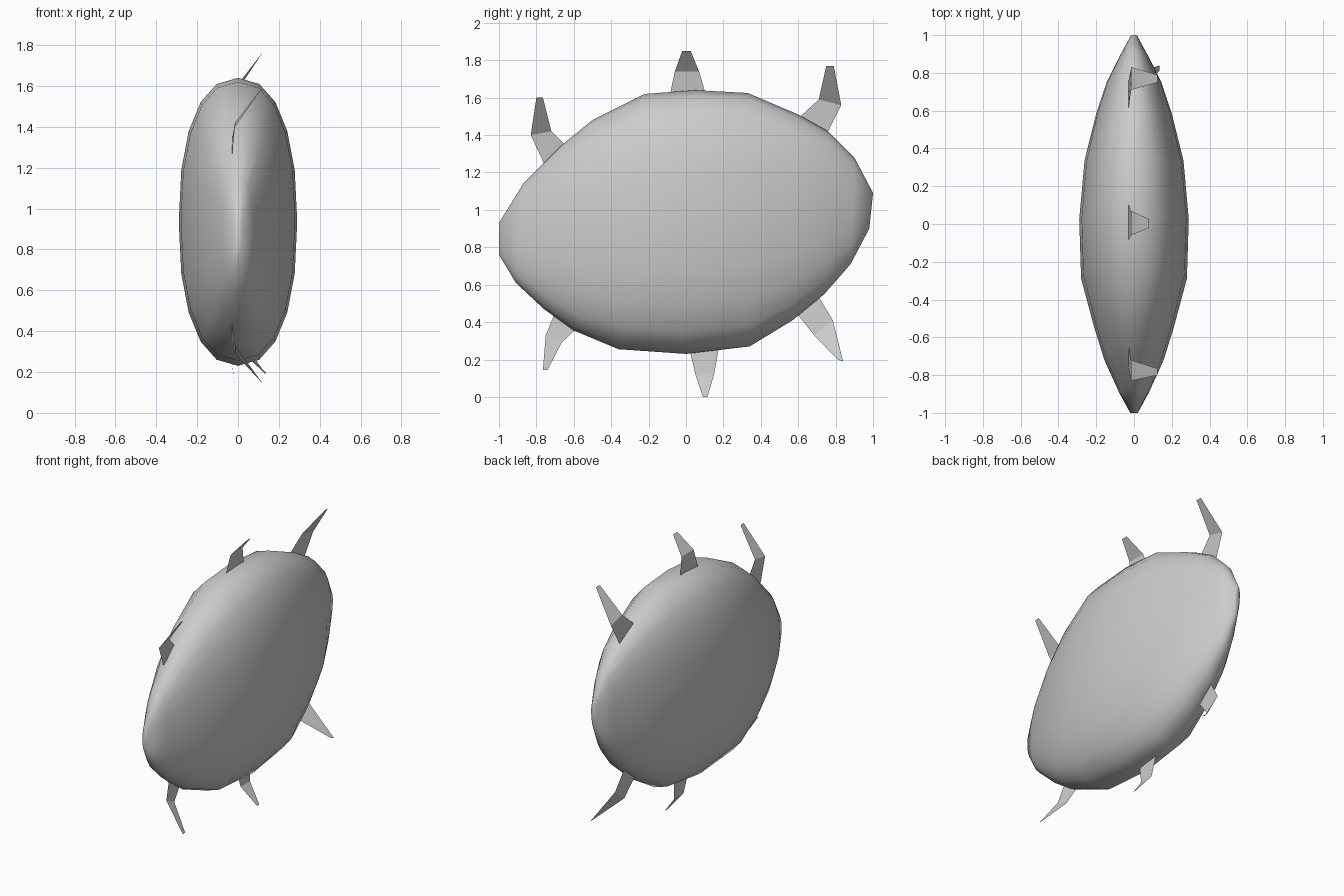
import bpy
import bmesh
import math

cube = bpy.data.objects.get("Cube")
if cube:
    bpy.data.objects.remove(cube, do_unlink=True)

# Single grey material
grey = bpy.data.materials.new("plain_grey")
grey.use_nodes = True
colour = (0.6, 0.6, 0.6, 1.0)
grey.diffuse_color = colour
grey.node_tree.nodes["Principled BSDF"].inputs["Base Color"].default_value = colour


def finish(name, bm, smooth):
    mesh = bpy.data.meshes.new(name)
    bm.to_mesh(mesh)
    bm.free()
    mesh.materials.append(grey)
    for poly in mesh.polygons:
        poly.use_smooth = smooth
    obj = bpy.data.objects.new(name, mesh)
    bpy.context.collection.objects.link(obj)
    return obj


def spow(value, power):
    return math.copysign(abs(value) ** power, value)


# Body: rounded sections lofted front to back
# each section: top y, top z, bottom y, bottom z, half width
SECTIONS = [
    (-1.0, 0.93, -1.0, 0.76, 0.02),
    (-0.87, 1.14, -0.91, 0.61, 0.08),
    (-0.66, 1.35, -0.76, 0.47, 0.16),
    (-0.5, 1.48, -0.6, 0.355, 0.21),
    (-0.22, 1.62, -0.36, 0.255, 0.28),
    (0.05, 1.64, 0.0, 0.23, 0.29),
    (0.33, 1.625, 0.34, 0.27, 0.262),
    (0.6, 1.51, 0.57, 0.41, 0.2),
    (0.76, 1.42, 0.74, 0.55, 0.145),
    (0.9, 1.28, 0.88, 0.71, 0.075),
    (1.0, 1.09, 0.98, 0.9, 0.02),
]
SIDES = 20
POWER = 2 / 2.3

bm = bmesh.new()
rings = []
for yt, zt, yb, zb, width in SECTIONS:
    ring = []
    for i in range(SIDES):
        a = math.tau * i / SIDES
        f = (1 + spow(math.cos(a), POWER)) / 2
        x = width * spow(math.sin(a), POWER)
        ring.append(bm.verts.new((x, yb + (yt - yb) * f, zb + (zt - zb) * f)))
    rings.append(ring)
for r0, r1 in zip(rings, rings[1:]):
    for i in range(SIDES):
        j = (i + 1) % SIDES
        bm.faces.new((r0[i], r0[j], r1[j], r1[i]))
bm.faces.new(rings[0])
bm.faces.new(rings[-1])
bmesh.ops.recalc_face_normals(bm, faces=bm.faces[:])
finish("body", bm, True)


# Fins: thin bent blades, as (y, z) pairs for base, bend and tip, plus tip x
def add_fin(name, tip_x, base, bend, tip):
    bm = bmesh.new()
    rows = []
    for x, pair in zip((-0.03, -0.015, tip_x), (base, bend, tip)):
        rows.append([bm.verts.new((x, y, z)) for y, z in pair])
    for (a, b), (c, d) in zip(rows, rows[1:]):
        bm.faces.new((a, b, d, c))
    bmesh.ops.recalc_face_normals(bm, faces=bm.faces[:])
    finish(name, bm, False)


add_fin("top_fin", 0.08, [(-0.085, 1.62), (0.105, 1.62)],
        [(-0.06, 1.74), (0.07, 1.74)], [(-0.02, 1.85), (0.025, 1.85)])
add_fin("back_top_fin", 0.125, [(0.6, 1.49), (0.75, 1.4)],
        [(0.71, 1.59), (0.83, 1.56)], [(0.75, 1.77), (0.79, 1.77)])
add_fin("front_top_fin", 0.125, [(-0.76, 1.25), (-0.63, 1.33)],
        [(-0.83, 1.4), (-0.72, 1.42)], [(-0.8, 1.6), (-0.765, 1.6)])
add_fin("front_bottom_fin", 0.12, [(-0.7, 0.45), (-0.58, 0.37)],
        [(-0.75, 0.33), (-0.665, 0.29)], [(-0.765, 0.145), (-0.74, 0.145)])
add_fin("bottom_fin", 0.08, [(0.02, 0.25), (0.175, 0.26)],
        [(0.05, 0.12), (0.15, 0.12)], [(0.09, 0.0), (0.115, 0.0)])
add_fin("back_bottom_fin", 0.135, [(0.59, 0.45), (0.7, 0.55)],
        [(0.685, 0.33), (0.785, 0.41)], [(0.81, 0.2), (0.84, 0.19)])
